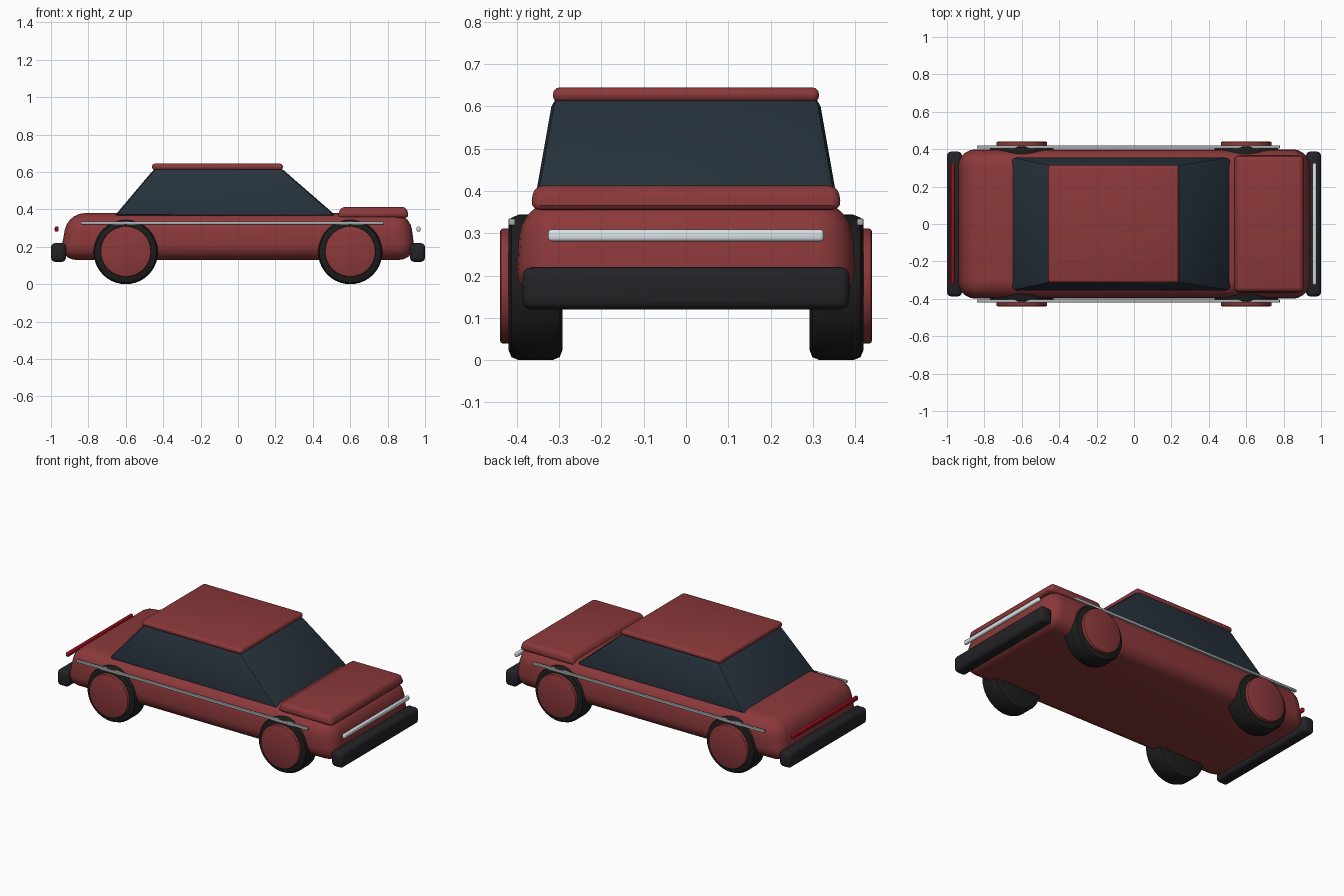
import bpy, bmesh, math

if "Cube" in bpy.data.objects:
    bpy.data.objects.remove(bpy.data.objects["Cube"])

def mat(name, rgb):
    m = bpy.data.materials.new(name)
    m.diffuse_color = (*rgb, 1)
    m.use_nodes = True
    m.node_tree.nodes["Principled BSDF"].inputs["Base Color"].default_value = m.diffuse_color
    return m

RED = mat("paint", (0.26, 0.04, 0.042))
GLASS = mat("glass", (0.02, 0.032, 0.045))
BLACK = mat("rubber", (0.012, 0.012, 0.012))
DARK = mat("bumper_plastic", (0.017, 0.017, 0.02))
CHROME = mat("chrome", (0.4, 0.42, 0.43))
LAMP = mat("lamp_glass", (0.7, 0.77, 0.8))
TAIL = mat("tail_glass", (0.3, 0.005, 0.01))

def finish(ob, name, m, bevel=0, seg=3):
    ob.name = name
    ob.data.materials.append(m)
    bpy.context.view_layer.objects.active = ob
    for o in bpy.context.selected_objects:
        o.select_set(False)
    ob.select_set(True)
    if bevel:
        b = ob.modifiers.new("bevel", 'BEVEL')
        b.width, b.segments = bevel, seg
        b.limit_method = 'ANGLE'
        bpy.ops.object.modifier_apply(modifier="bevel")
    bpy.ops.object.shade_smooth_by_angle(angle=math.radians(35))
    return ob

def frustum(name, m, lo, hi, bevel, seg=3):
    """Tapered block; lo and hi are (x0, x1, half_width, z)."""
    bm = bmesh.new()
    rings = [[bm.verts.new(p) for p in ((a, -w, z), (b, -w, z), (b, w, z), (a, w, z))]
             for a, b, w, z in (lo, hi)]
    bm.faces.new(rings[0][::-1])
    bm.faces.new(rings[1])
    for i in range(4):
        j = (i + 1) % 4
        bm.faces.new((rings[0][i], rings[0][j], rings[1][j], rings[1][i]))
    me = bpy.data.meshes.new(name)
    bm.to_mesh(me)
    bm.free()
    ob = bpy.data.objects.new(name, me)
    bpy.context.collection.objects.link(ob)
    return finish(ob, name, m, bevel, seg)

def box(name, m, x, y, z, bevel, seg=3):
    bpy.ops.mesh.primitive_cube_add(size=1, location=[sum(r) / 2 for r in (x, y, z)])
    ob = bpy.context.object
    ob.scale = [r[1] - r[0] for r in (x, y, z)]
    bpy.ops.object.transform_apply(location=False, rotation=False)
    return finish(ob, name, m, bevel, seg)

def disc(name, m, x, z, r, y0, y1, bevel):
    bpy.ops.mesh.primitive_cylinder_add(vertices=40, radius=r, depth=abs(y1 - y0),
                                        location=(x, (y0 + y1) / 2, z),
                                        rotation=(math.pi / 2, 0, 0))
    return finish(bpy.context.object, name, m, bevel, 2)

# Body, hood, cabin and roof
frustum("body", RED, (-0.955, 0.95, 0.405, 0.13), (-0.91, 0.92, 0.39, 0.38), 0.09, 5)
frustum("hood", RED, (0.53, 0.915, 0.368, 0.355), (0.55, 0.90, 0.36, 0.413), 0.022)
frustum("cabin_glass", GLASS, (-0.66, 0.525, 0.36, 0.365), (-0.445, 0.232, 0.315, 0.62), 0.02, 2)
box("roof", RED, (-0.46, 0.24), (-0.315, 0.315), (0.61, 0.645), 0.016)

# Bumpers and light bars at both ends
for s, end, lamp in ((1, "front", LAMP), (-1, "rear", TAIL)):
    box(end + "_bumper", DARK, (s * 0.96 - 0.04, s * 0.96 + 0.04), (-0.387, 0.387), (0.12, 0.22), 0.022)
    lx = 0.965 if s > 0 else -0.97
    box(end + "_light_bar", lamp, (lx - 0.01, lx + 0.01), (-0.326, 0.326), (0.281, 0.309), 0.008)

# Wheels and side trims
for s, side in ((-1, "right"), (1, "left")):
    ys = sorted((s * 0.404, s * 0.42))
    box(side + "_trim", CHROME, (-0.84, 0.78), ys, (0.319, 0.335), 0.003, 2)
    for x, end in ((0.6, "front"), (-0.6, "rear")):
        disc(f"{end}_{side}_tyre", BLACK, x, 0.172, 0.172, s * 0.292, s * 0.42, 0.024)
        disc(f"{end}_{side}_hub", RED, x, 0.175, 0.136, s * 0.39, s * 0.44, 0.007)
